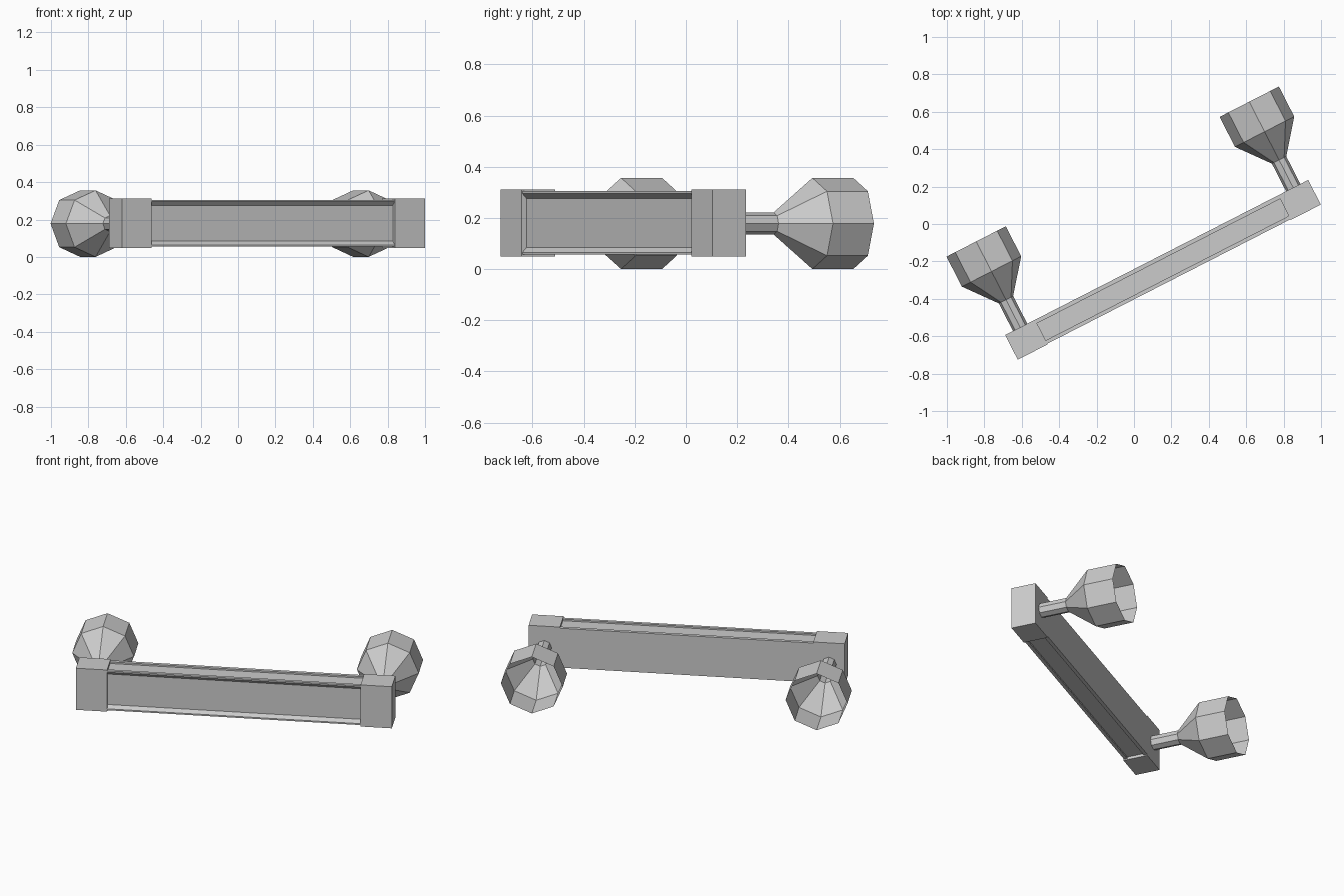
import bpy, bmesh, math
from mathutils import Matrix, Vector

old = bpy.data.objects.get("Cube")
if old:
    bpy.data.objects.remove(old, do_unlink=True)

grey = bpy.data.materials.new("plain grey")
grey.use_nodes = True
colour = (0.6, 0.6, 0.6, 1)
grey.diffuse_color = colour
grey.node_tree.nodes["Principled BSDF"].inputs["Base Color"].default_value = colour

# The whole rail is turned about the vertical; parts are built along local x
PLACE = Matrix.Translation((0.155, -0.245, 0.18)) @ Matrix.Rotation(math.radians(27.1), 4, 'Z')
HALF_LEN, BLOCK_IN = 0.91, 0.73
DEPTH, HEIGHT = 0.074, 0.131


def finish(name, bm):
    mesh = bpy.data.meshes.new(name)
    bm.to_mesh(mesh)
    bm.free()
    mesh.materials.append(grey)
    obj = bpy.data.objects.new(name, mesh)
    obj.matrix_world = PLACE
    bpy.context.collection.objects.link(obj)
    return obj


def loft(name, rings, cap_ends):
    """Join equal closed rings of points with quads."""
    bm = bmesh.new()
    rows = [[bm.verts.new(p) for p in ring] for ring in rings]
    n = len(rows[0])
    for a, b in zip(rows, rows[1:]):
        for i in range(n):
            j = (i + 1) % n
            bm.faces.new((a[i], a[j], b[j], b[i]))
    if cap_ends:
        bm.faces.new(rows[0])
        bm.faces.new(rows[-1])
    bmesh.ops.recalc_face_normals(bm, faces=bm.faces)
    return finish(name, bm)


def end_block(name, side):
    bm = bmesh.new()
    size = (HALF_LEN - BLOCK_IN, 2 * DEPTH, 2 * HEIGHT)
    centre = Vector((side * (HALF_LEN + BLOCK_IN) / 2, 0, 0))
    bmesh.ops.create_cube(bm, size=1, matrix=Matrix.Translation(centre) @ Matrix.Diagonal((*size, 1)))
    finish(name, bm)


def cup(name, side):
    # Octagonal stem flaring into an open cup: (distance, radius)
    profile = [(DEPTH, 0.043), (0.24, 0.043), (0.41, 0.178), (0.59, 0.178)]
    rings = []
    for y, r in profile:
        angles = [k * math.tau / 8 for k in range(8)]
        rings.append([(side * 0.82 + r * math.cos(a), y, -0.002 + r * math.sin(a)) for a in angles])
    loft(name, rings, False)


# Rail: flat back, shallow grooves above and below, bevelled panel in front
upper = [(DEPTH, 0.124), (0.052, 0.124), (0.052, 0.114), (-0.05, 0.114),
         (-0.05, 0.124), (-0.070, 0.124), (-0.070, 0.115), (-0.052, 0.096)]
section = upper + [(y, -z) for y, z in reversed(upper)]
loft("rail", [[(x, y, z) for y, z in section] for x in (-BLOCK_IN, BLOCK_IN)], True)

for label, side in (("right", -1), ("left", 1)):
    end_block(label + "_end_block", side)
    cup(label + "_cup", side)
